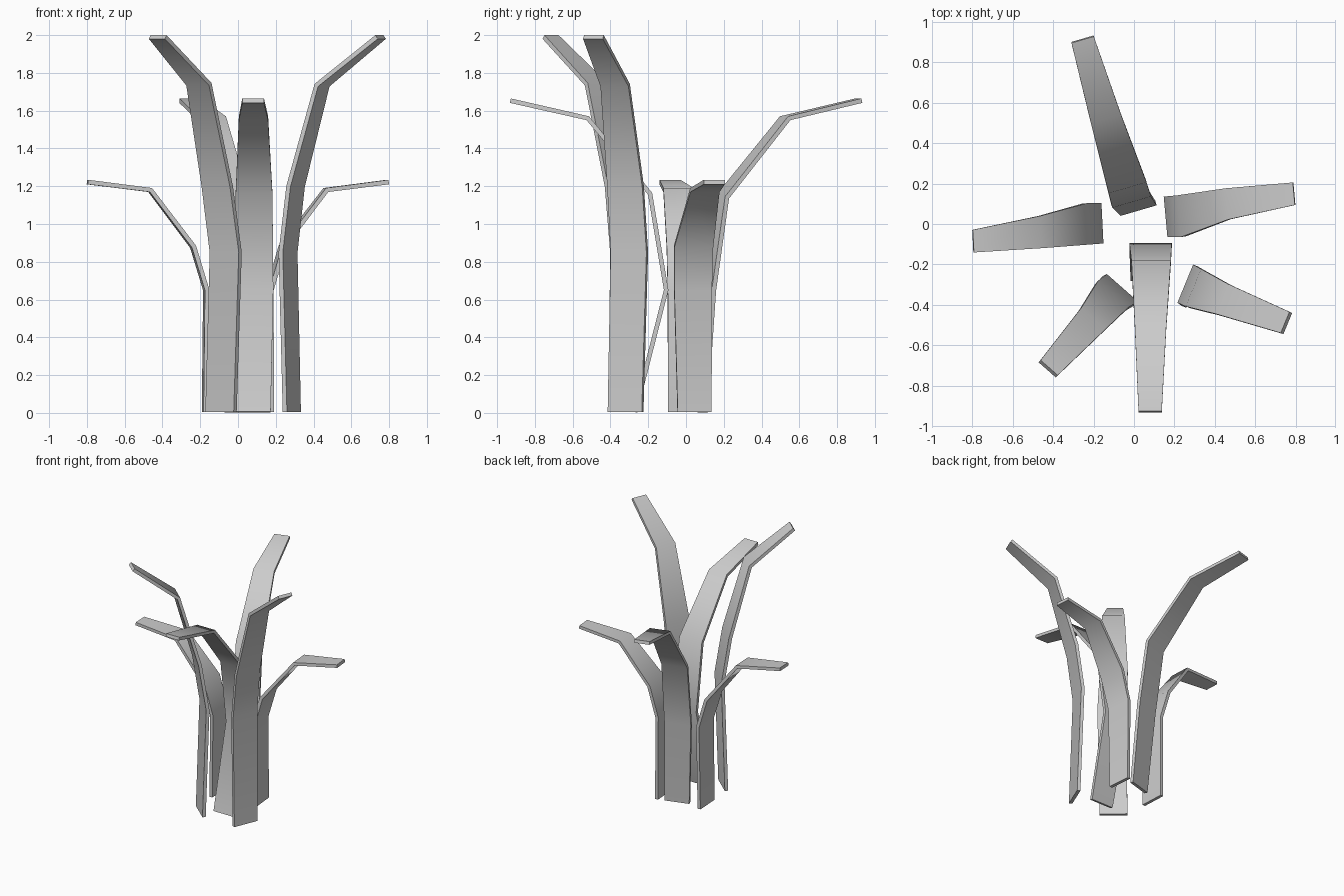
import bpy, bmesh, math
from mathutils import Vector

THICK = 0.024


def leaf(name, out, stations):
    """Bent tapering plank; stations are (x, y, z, width), out is the outward direction."""
    out = Vector((out[0], out[1], 0)).normalized()
    side = Vector((-out.y, out.x, 0))
    pts = [Vector(s[:3]) for s in stations]
    bm = bmesh.new()
    rings = []
    for i, p in enumerate(pts):
        a = (p - pts[max(i - 1, 0)]).normalized()
        b = (pts[min(i + 1, len(pts) - 1)] - p).normalized()
        n = side.cross((a + b).normalized()).normalized() * (THICK / 2)
        w = side * stations[i][3] / 2
        rings.append([bm.verts.new(p + v) for v in (w + n, n - w, -w - n, w - n)])
    for r, s in zip(rings, rings[1:]):
        for k in range(4):
            bm.faces.new((r[k], r[(k + 1) % 4], s[(k + 1) % 4], s[k]))
    bm.faces.new(rings[0])
    bm.faces.new(rings[-1])
    bmesh.ops.recalc_face_normals(bm, faces=bm.faces)
    me = bpy.data.meshes.new(name)
    bm.to_mesh(me)
    bm.free()
    ob = bpy.data.objects.new(name, me)
    bpy.context.collection.objects.link(ob)
    bpy.ops.object.select_all(action='DESELECT')
    ob.select_set(True)
    bpy.context.view_layer.objects.active = ob
    bpy.ops.object.shade_smooth_by_angle(angle=math.radians(50))


# Two tall leaves
leaf("tall_leaf_left", (-0.66, -0.75), [
    (-0.09, -0.335, 0.004, 0.20), (-0.065, -0.325, 0.85, 0.205),
    (-0.11, -0.355, 1.20, 0.20), (-0.207, -0.475, 1.74, 0.16), (-0.425, -0.717, 1.99, 0.113)])
leaf("tall_leaf_right", (0.925, -0.38), [
    (0.285, -0.32, 0.004, 0.195), (0.265, -0.30, 0.85, 0.205),
    (0.305, -0.32, 1.20, 0.20), (0.445, -0.375, 1.735, 0.16), (0.755, -0.49, 1.99, 0.113)])

# Two medium leaves
leaf("medium_leaf_front", (0, -1), [
    (0.078, -0.27, 0.004, 0.19), (0.082, -0.105, 0.65, 0.21),
    (0.085, -0.19, 1.16, 0.195), (0.082, -0.52, 1.56, 0.155), (0.08, -0.93, 1.653, 0.115)])
leaf("medium_leaf_back", (-0.28, 0.96), [
    (0.02, 0.078, 0.004, 0.185), (-0.015, 0.12, 0.65, 0.20),
    (-0.035, 0.19, 1.14, 0.195), (-0.14, 0.525, 1.56, 0.155), (-0.255, 0.915, 1.653, 0.115)])

# Two short leaves
leaf("short_leaf_left", (-0.998, -0.05), [
    (-0.175, 0.0, 0.004, 0.19), (-0.168, 0.003, 0.65, 0.20),
    (-0.238, 0.0, 0.88, 0.205), (-0.465, -0.04, 1.18, 0.16), (-0.797, -0.085, 1.222, 0.112)])
leaf("short_leaf_right", (0.995, 0.09), [
    (0.17, 0.045, 0.004, 0.18), (0.168, 0.037, 0.65, 0.20),
    (0.235, 0.04, 0.88, 0.207), (0.465, 0.10, 1.18, 0.155), (0.793, 0.15, 1.222, 0.112)])
